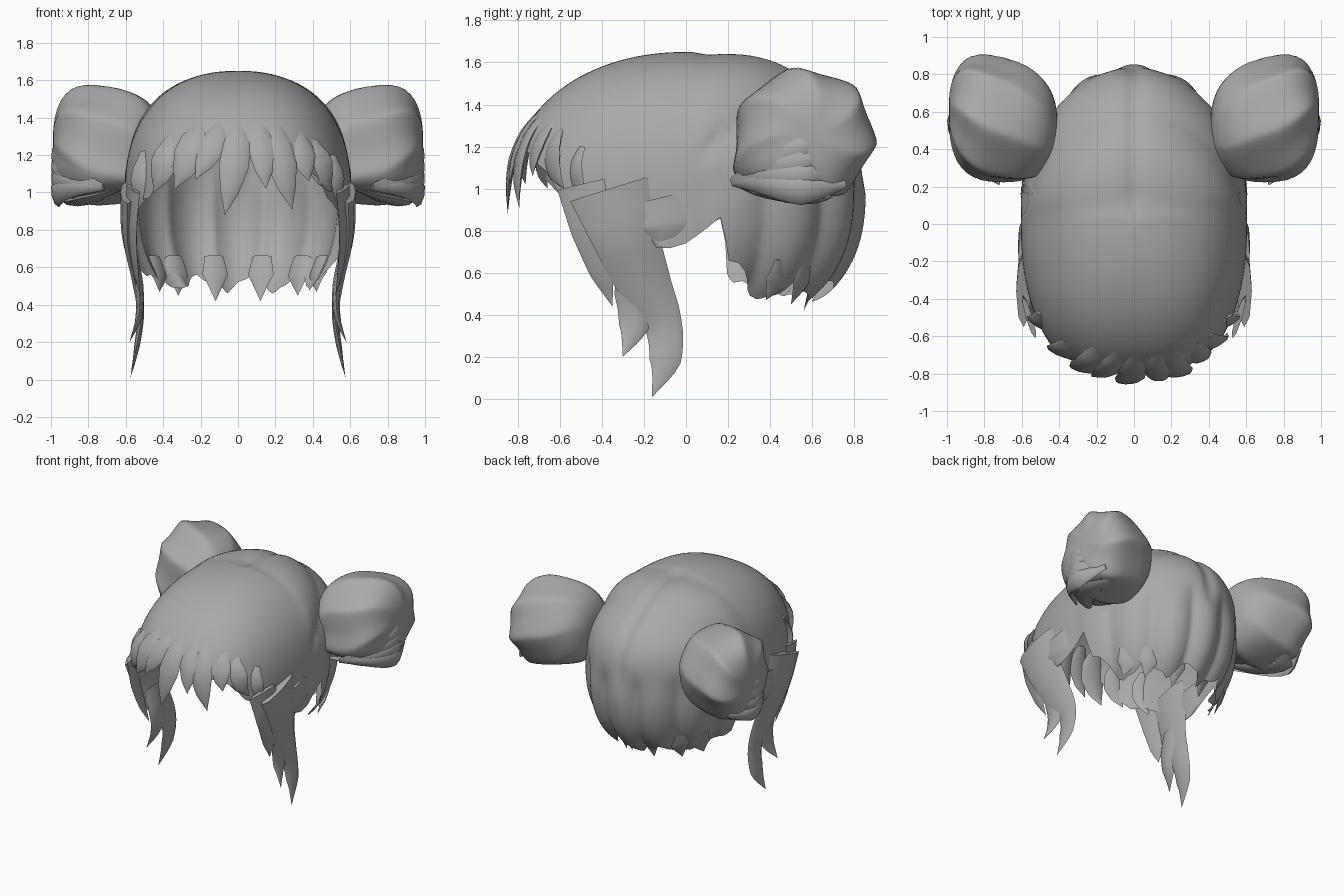
import bpy, math
from math import sin, cos, pi
from mathutils import Vector

if "Cube" in bpy.data.objects:
    bpy.data.objects.remove(bpy.data.objects["Cube"])

hair = bpy.data.materials.new("grey_hair")
hair.diffuse_color = (0.4, 0.4, 0.4, 1)
hair.use_nodes = True
hair.node_tree.nodes["Principled BSDF"].inputs["Base Color"].default_value = hair.diffuse_color


def make(name, verts, faces, angle=50):
    me = bpy.data.meshes.new(name)
    me.from_pydata([tuple(v) for v in verts], [], faces)
    me.update()
    me.materials.append(hair)
    ob = bpy.data.objects.new(name, me)
    bpy.context.collection.objects.link(ob)
    bpy.ops.object.select_all(action='DESELECT')
    ob.select_set(True)
    bpy.context.view_layer.objects.active = ob
    bpy.ops.object.mode_set(mode='EDIT')
    bpy.ops.mesh.select_all(action='SELECT')
    bpy.ops.mesh.remove_doubles(threshold=0.0005)
    if name != "hair_shell":
        bpy.ops.mesh.normals_make_consistent(inside=False)
    bpy.ops.object.mode_set(mode='OBJECT')
    bpy.ops.object.shade_smooth_by_angle(angle=math.radians(angle))
    return ob


def spow(v, p):
    return math.copysign(abs(v) ** p, v)


def interp(table, t):
    if t <= table[0][0]:
        return table[0][1]
    for (a, b), (c, d) in zip(table, table[1:]):
        if t <= c:
            return b + (d - b) * (t - a) / (c - a)
    return table[-1][1]


def smooth(t):
    t = max(0, min(1, t))
    return t * t * (3 - 2 * t)


# Main hair shell: open superellipsoid with a shaped lower hem
RX, RY, CZ, TOP, LOW = 0.605, 0.84, 1.0, 0.65, 0.68
HEM = [(-.84, 1.27), (-.78, 1.2), (-.6, .98), (-.3, .85), (-.1, .72),
       (.1, .82), (.17, .87), (.21, .66), (.4, .53), (.85, .53)]


def plan(az):
    n = 2.25 - 0.25 * sin(az)
    return RX * spow(cos(az), 2 / n), RY * spow(sin(az), 2 / n)


def shell_point(az, el):
    n = 2.3 + 0.2 * sin(az)
    px, py = plan(az)
    r = max(0, cos(el)) ** (2 / n)
    if el >= 0:
        z = CZ + TOP * sin(el) ** (2 / n)
    else:
        z = CZ - LOW * (-sin(el)) ** (2 / n)
        r = 1 + (r - 1) * smooth((sin(az) + .05) / .35)
    x, y = px * r, py * r
    # Combed bands over the crown, fanned ribs at the nape, centre parting
    back = smooth((y - 0.02) / 0.12)
    up = smooth((z - 0.95) / 0.25)
    phi = math.atan2(z - CZ, y + 0.25 * abs(x))
    bands = abs(sin(phi * 4.2 + .3)) - .6
    ribs = abs(sin(az * 7)) - .6
    d = back * (0.035 * bands * up + 0.045 * ribs * (1 - up))
    d -= 0.025 * back * up * math.exp(-(x / 0.05) ** 2)
    return Vector((x * (1 + d), y * (1 + d), CZ + (z - CZ) * (1 + d)))


def shell():
    N, M = 192, 44
    verts, faces = [], []
    for i in range(N):
        az = 2 * pi * i / N
        y = plan(az)[1]
        zig = abs((i * 11 / N) % 1 - .5) * 2 + .5 * abs((i * 26 / N) % 1 - .5)
        e = interp(HEM, y) - (0.1 * (zig - .5) if y > .2 else 0.04 * (zig - .5))
        n = 2.3 + 0.2 * sin(az)
        s = (e - CZ) / (TOP if e > CZ else LOW)
        low = math.asin(spow(s, n / 2))
        for j in range(M + 1):
            verts.append(shell_point(az, low + (pi / 2 - low) * j / M))
    for i in range(N):
        a, b = i * (M + 1), ((i + 1) % N) * (M + 1)
        faces += [(a + j, b + j, b + j + 1, a + j + 1) for j in range(M)]
    make("hair_shell", verts, faces, 60)


# Tapered lock: elliptical section swept along a smoothed path
def lock(name, pts, widths, out, thick=0.3, steps=12, sides=8):
    pts = [Vector(p) for p in pts]
    k = len(pts) - 1
    ext = [2 * pts[0] - pts[1]] + pts + [2 * pts[-1] - pts[-2]]
    wt = [(i / (len(widths) - 1), w) for i, w in enumerate(widths)]

    def at(t):
        i = min(int(t * k), k - 1)
        f = t * k - i
        a, b, c, d = ext[i:i + 4]
        return 0.5 * (2 * b + (c - a) * f + (2 * a - 5 * b + 4 * c - d) * f * f
                      + (3 * b - a - 3 * c + d) * f ** 3)
    verts, faces = [], []
    for s in range(steps + 1):
        t = s / steps
        tan = (at(min(1, t + .02)) - at(max(0, t - .02))).normalized()
        side = tan.cross(Vector(out)).normalized()
        nor = side.cross(tan)
        w = max(interp(wt, t), .001)
        for q in range(sides):
            g = 2 * pi * q / sides
            verts.append(at(t) + side * w * cos(g) + nor * w * thick * sin(g))
    for s in range(steps):
        for q in range(sides):
            r = (q + 1) % sides
            a, b = s * sides, (s + 1) * sides
            faces.append((a + q, a + r, b + r, b + q))
    faces += [tuple(range(sides)), tuple(range(steps * sides, (steps + 1) * sides))]
    make(name, verts, faces, 40)


# Fringe locks lying on the front of the shell
def front_y(x, z):
    c = max(0, 1 - (abs(x) / RX) ** 2.5) ** .4
    h = max(0, 1 - (max(0, z - CZ) / TOP) ** 2.1) ** (1 / 2.1)
    if abs(x) < RX * h:
        c = max(0, 1 - (abs(x) / (RX * h)) ** 2.5) ** .4
    return -RY * h * c


FRINGE = [(-.50, 1.22, -.54, .90, .07), (-.36, 1.30, -.45, 1.0, .08),
          (-.20, 1.38, -.34, 1.02, .09), (-.09, 1.38, -.23, 1.07, .07),
          (.01, 1.40, -.07, .88, .08), (.12, 1.38, .15, 1.02, .07),
          (.20, 1.38, .29, .91, .08), (.33, 1.32, .38, 1.06, .07),
          (.40, 1.28, .50, 1.0, .08), (.50, 1.2, .55, .92, .06)]
for i, (x0, z0, x1, z1, w) in enumerate(FRINGE):
    path = []
    for s in range(5):
        t = s / 4
        x = x0 + (x1 - x0) * t ** 1.3
        z = z0 + (z1 - z0) * t
        path.append((x, front_y(x, z) + .01 - .02 * t, z))
    lock(f"fringe_lock_{i + 1}", path, [.03, w * .9, w, w * .65, 0],
         (x0 * 1.2, -1, .2), .25)


# Hair bun: ribbed, twisted rounded form, wider on its outer side
def bun(sx, label):
    N, M = 112, 32
    verts, faces = [], []
    for j in range(M + 1):
        u = -pi / 2 + pi * j / M
        ax = spow(sin(u), .72)
        r = max(0, cos(u)) ** .72 * (1 + .1 * ax)
        for i in range(N):
            th = 2 * pi * i / N
            amp = .08 + .06 * sin(u)
            rr = r * (1.05 - amp * abs(sin(3.5 * th + 1.3 * u)))
            # lower front corner is drawn out to a point
            rr *= 1 + .14 * math.exp(-((th - 1.2 * pi) / .3) ** 2)
            verts.append((sx * (.7 + .29 * ax), .555 + .32 * rr * cos(th) + .04 * ax,
                          1.25 + .31 * rr * sin(th)))
    for j in range(M):
        for i in range(N):
            k = (i + 1) % N
            faces.append((j * N + i, j * N + k, (j + 1) * N + k, (j + 1) * N + i))
    make(label + "_bun", verts, faces, 45)


shell()
for sx, label in ((1, "right"), (-1, "left")):
    bun(sx, label)

    def P(*pts):
        return [(sx * x, y, z) for x, y, z in pts]

    # Folded strips fanning from the bun's lower front
    for i in range(4):
        a = i / 3
        lock(f"{label}_bun_strip_{i + 1}",
             P((.72, .22, 1.03), (.9, .36, 1.02 + .09 * a), (.97, .55, .99 + .2 * a),
               (.9, .76, 1.02 + .25 * a)), [.02, .05, .07, .02], (sx, -.3, -.2), .4)
    lock(label + "_under_bun_lock", P((.62, .24, 1.02), (.78, .4, .97), (.86, .6, .95),
         (.7, .72, 1.0)), [.02, .07, .08, .02], (0, 0, -1), .3)
    # Tuft joining the bun to the head
    lock(label + "_bun_tuft", P((.5, .42, 1.15), (.56, .22, 1.02), (.58, .03, .91)),
         [.12, .11, .01], (sx, 0, 0), .3)

    # Long side lock with a forked end and shorter front points
    lock(label + "_side_lock", P((.59, -.36, 1.0), (.59, -.29, .78), (.545, -.2, .55),
         (.52, -.11, .36), (.54, -.1, .18), (.575, -.16, .01)),
         [.2, .16, .13, .09, .075, 0], (sx, 0, 0), .2, 20)
    lock(label + "_side_lock_fork", P((.56, -.27, .68), (.53, -.24, .5),
         (.53, -.25, .34), (.58, -.3, .2)), [.08, .1, .07, 0], (sx, 0, 0), .25)
    lock(label + "_temple_lock", P((.56, -.5, 1.02), (.57, -.45, .8), (.55, -.4, .6),
         (.52, -.35, .44)), [.12, .1, .06, 0], (sx, -.3, 0), .15)
    lock(label + "_ear_lock", P((.6, -.15, .95), (.6, -.12, .82), (.59, -.12, .72)),
         [.12, .14, .02], (sx, 0, 0), .15)
    # Loose points under the nape
    for i, (x, y, z) in enumerate(((.12, .56, .42), (.32, .5, .45), (.42, .38, .47))):
        lock(f"{label}_nape_point_{i + 1}",
             P((x * 1.08, y + .08, .66), (x * 1.02, y + .05, .56), (x, y, z)),
             [.05, .07, 0], (sx * x, y, 0), .2, 8)
